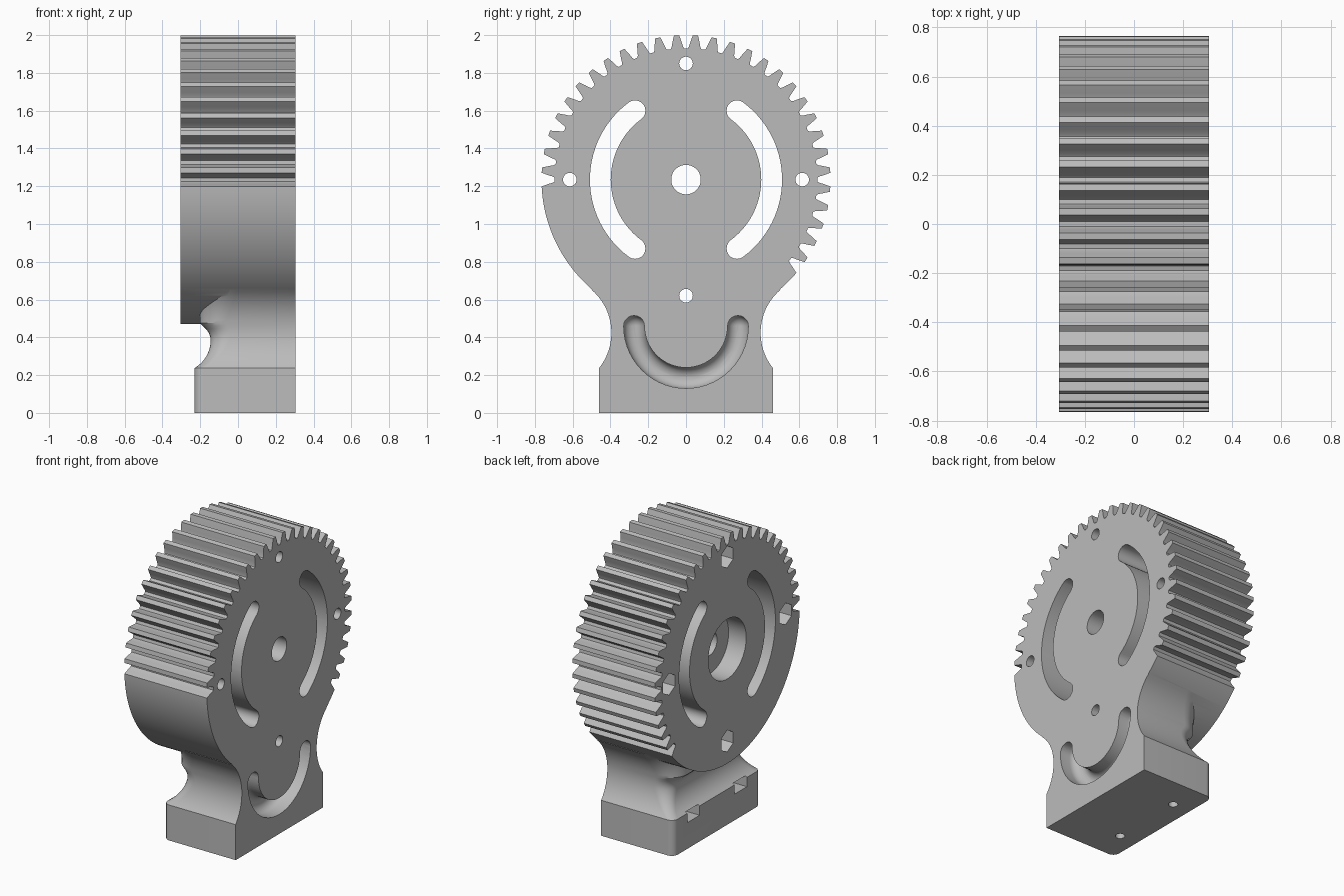
import bpy, bmesh
from math import sin, cos, radians, pi, sqrt

if "Cube" in bpy.data.objects:
    bpy.data.objects.remove(bpy.data.objects["Cube"], do_unlink=True)

grey = bpy.data.materials.new("plain grey")
grey.use_nodes = True
grey.diffuse_color = (0.5, 0.5, 0.5, 1)
grey.node_tree.nodes["Principled BSDF"].inputs["Base Color"].default_value = (0.5, 0.5, 0.5, 1)

HUB = 1.235     # height of the gear axis
TIP, ROOT = 0.765, 0.695
HALF = 0.305    # half thickness of the gear
PITCH = 7.5     # degrees per tooth
FOOT_TOP = 0.237


def loft(name, rings):
    """Closed solid through rings of equal point count."""
    bm = bmesh.new()
    loops = [[bm.verts.new(p) for p in ring] for ring in rings]
    for a, b in zip(loops, loops[1:]):
        for i in range(len(a)):
            j = (i + 1) % len(a)
            bm.faces.new((a[i], a[j], b[j], b[i]))
    bm.faces.new(loops[0])
    bm.faces.new(loops[-1])
    bmesh.ops.recalc_face_normals(bm, faces=bm.faces)
    mesh = bpy.data.meshes.new(name)
    bm.to_mesh(mesh)
    bm.free()
    mesh.materials.append(grey)
    obj = bpy.data.objects.new(name, mesh)
    bpy.context.collection.objects.link(obj)
    return obj


def prism(name, outline, x0, x1):
    return loft(name, [[(x, y, z) for y, z in outline] for x in (x0, x1)])


def polar(r, deg, cy=0, cz=HUB):
    return (cy + r * cos(radians(deg)), cz + r * sin(radians(deg)))


def circle(r, cy, cz, n=32, turn=0):
    return [polar(r, turn + 360 * i / n, cy, cz) for i in range(n)]


def arc_slot(radius, a0, a1, w, cz):
    """Outline of a round-ended curved slot."""
    n, m = 28, 10
    step = (a1 - a0) / n
    pts = [polar(radius + w, a0 + step * i, 0, cz) for i in range(n + 1)]
    cy, ez = polar(radius, a1, 0, cz)
    pts += [polar(w, a1 + 180 * i / m, cy, ez) for i in range(1, m)]
    pts += [polar(radius - w, a1 - step * i, 0, cz) for i in range(n + 1)]
    cy, ez = polar(radius, a0, 0, cz)
    pts += [polar(w, a0 + 180 + 180 * i / m, cy, ez) for i in range(1, m)]
    return pts


# Partly toothed gear: smooth rim below, teeth above
rim_start, rim_end = 183.75, 318.75
outline = [polar(TIP, rim_start + (rim_end - rim_start) * i / 60) for i in range(61)]
for k in range(30):
    gap = rim_end + PITCH * (k + 0.5)
    mid = (TIP + ROOT) / 2
    outline += [polar(r, gap + a) for r, a in (
        (TIP, -2.7), (mid, -1.85), (ROOT + 0.01, -1.3), (ROOT, -0.8),
        (ROOT, 0.8), (ROOT + 0.01, 1.3), (mid, 1.85), (TIP, 2.7))]
gear = prism("gear_bracket", outline, -HALF, HALF)


# Foot and waisted neck, as stacked sections with two rounded corners
def section(z):
    width, back, r = 0.46, 0.23, 0.045
    if z > FOOT_TOP:
        width = 0.695 - sqrt(0.09 - (z - 0.424) ** 2)
        zb = min(z, 0.47) - 0.385
        if zb > 0:
            zb *= 1.5
        back = 0.145 + 0.171 - sqrt(0.171 ** 2 - zb ** 2)
        r += 0.155 * (z - FOOT_TOP) / 0.417
    pts = [(HALF, -width, z), (HALF, width, z)]
    for side, angles in ((1, range(9)), (-1, range(8, -1, -1))):
        for i in angles:
            t = pi / 2 * i / 8
            pts.append((-back + r - r * sin(t), side * (width - r + r * cos(t)), z))
    return pts


levels = [0] + [FOOT_TOP + 0.416 * i / 28 for i in range(29)]
neck = loft("foot_neck", [section(z) for z in levels])

cutters = []


def cut(obj):
    cutters.append(obj)


# Axle hole with a wide counterbore on one side
cut(prism("axle_cut", circle(0.078, 0, HUB, 48), -1, 1))
cut(prism("bearing_cut", circle(0.2, 0, HUB, 64), -1, -HALF + 0.13))

# Four bolt holes with hexagonal nut pockets
for k in range(4):
    cy, cz = polar(0.615, 90 * k)
    cut(prism("bolt_cut", circle(0.036, cy, cz, 24), -1, 1))
    cut(prism("nut_cut", circle(0.073, cy, cz, 6, 30), -1, -HALF + 0.15))

# Two curved through slots
for mid in (0, 180):
    cut(prism("slot_cut", arc_slot(0.4535, mid - 53.5, mid + 53.5, 0.055, HUB), -1, 1))

# Round-bottomed curved channel in the flat face
depths = [(0.5, 0.055)] + [(0.235 - 0.055 * sin(radians(a)), 0.055 * cos(radians(a)))
                           for a in range(0, 86, 12)]
cut(loft("channel_cut", [[(x, y, z) for y, z in arc_slot(0.275, 180, 360, w, 0.46)]
                         for x, w in depths]))

# Mounting screw holes under the foot, with nut pockets in its back
for side in (-1, 1):
    ring = circle(0.029, -0.1, side * 0.25, 24)
    cut(loft("screw_cut", [[(x, y, z) for x, y in ring] for z in (-0.1, 0.3)]))
    y = side * 0.25
    cut(prism("square_nut_cut", [(y - 0.065, 0.175), (y + 0.065, 0.175),
                                 (y + 0.065, 0.245), (y - 0.065, 0.245)], -0.29, -0.03))


def boolean(target, tool, operation):
    mod = target.modifiers.new(tool.name, "BOOLEAN")
    mod.operation, mod.solver, mod.object = operation, "EXACT", tool
    bpy.context.view_layer.objects.active = target
    bpy.ops.object.modifier_apply(modifier=mod.name)
    bpy.data.objects.remove(tool, do_unlink=True)


bpy.ops.object.select_all(action="DESELECT")
gear.select_set(True)
boolean(gear, neck, "UNION")
for tool in cutters:
    boolean(gear, tool, "DIFFERENCE")

bpy.context.view_layer.objects.active = gear
gear.select_set(True)
bpy.ops.object.shade_smooth_by_angle(angle=radians(22))
